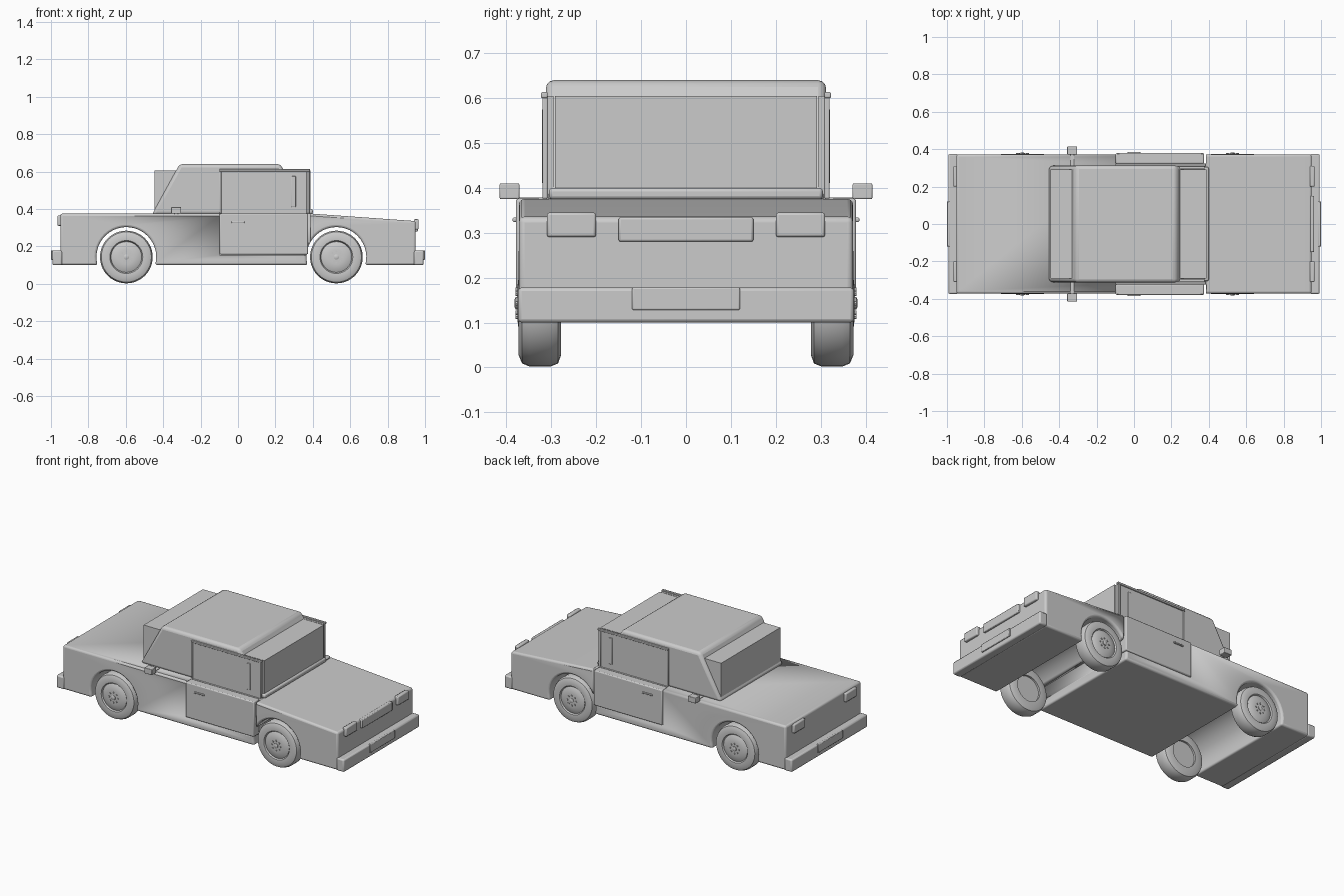
import bpy, bmesh
from math import sin, cos, pi, radians, asin
from mathutils import Matrix

if "Cube" in bpy.data.objects:
    bpy.data.objects.remove(bpy.data.objects["Cube"])


def finish(bm, name, bevel=0.0, segs=3, angle=40):
    bmesh.ops.recalc_face_normals(bm, faces=bm.faces)
    me = bpy.data.meshes.new(name)
    bm.to_mesh(me)
    bm.free()
    ob = bpy.data.objects.new(name, me)
    bpy.context.collection.objects.link(ob)
    bpy.context.view_layer.objects.active = ob
    ob.select_set(True)
    bpy.ops.object.shade_smooth_by_angle(angle=radians(angle))
    ob.select_set(False)
    if bevel:
        m = ob.modifiers.new("bevel", 'BEVEL')
        m.width, m.segments = bevel, segs
        m.limit_method, m.angle_limit = 'ANGLE', radians(35)
    return ob


def box(name, x, y, z, bevel=0.0, segs=2):
    bm = bmesh.new()
    bmesh.ops.create_cube(bm, size=1)
    for v in bm.verts:
        for i, (a, b) in enumerate((x, y, z)):
            v.co[i] = (a + b) / 2 + v.co[i] * (b - a)
    return finish(bm, name, bevel, segs)


def both_sides(name, x, y, z, bevel=0.0):
    for side, s in (("left", 1), ("right", -1)):
        box(f"{side}_{name}", x, sorted((s * y[0], s * y[1])), z, bevel)


def extrude(name, pts, half, bevel=0.0):
    """Side profile in x-z, extruded over the width."""
    bm = bmesh.new()
    f = bm.faces.new([bm.verts.new((x, -half, z)) for x, z in pts])
    r = bmesh.ops.extrude_face_region(bm, geom=[f])
    for v in r["geom"]:
        if isinstance(v, bmesh.types.BMVert):
            v.co.y = half
    return finish(bm, name, bevel)


def lathe(name, prof, x, s, z, steps=40):
    """Spin (radius, y) points about the y axis."""
    bm = bmesh.new()
    vs = [bm.verts.new((r, y, 0)) for r, y in prof]
    es = [bm.edges.new(p) for p in zip(vs, vs[1:])]
    bmesh.ops.spin(bm, geom=vs + es, axis=(0, 1, 0), cent=(0, 0, 0),
                   angle=2 * pi, steps=steps)
    bmesh.ops.remove_doubles(bm, verts=bm.verts, dist=1e-5)
    for v in bm.verts:
        v.co.y *= s
        v.co.x += x
        v.co.z += z
    return finish(bm, name)


REAR, FRONT, AXLE, ARCH = -0.597, 0.526, 0.143, 0.16
BOTTOM = 0.1


# Body with through wheel arches in its profile
def arch(cx):
    a0 = -asin((AXLE - BOTTOM) / ARCH)
    n = 24
    return [(cx - ARCH * cos(a), AXLE + ARCH * sin(a))
            for a in (a0 + (pi - 2 * a0) * i / n for i in range(n + 1))]


profile = ([(-0.95, BOTTOM)] + arch(REAR) + arch(FRONT) +
           [(0.95, BOTTOM), (0.95, 0.335), (0.39, 0.375), (-0.95, 0.375)])
body = extrude("body", profile, 0.372, 0.012)

# Door openings
for s in (1, -1):
    cutter = box("door_cutter", (-0.1, 0.386), sorted((s * 0.32, s * 0.5)), (0.155, 0.5))
    cutter.hide_render = True
    cutter.hide_viewport = True
    m = body.modifiers.new("door_opening", 'BOOLEAN')
    m.operation, m.object, m.solver = 'DIFFERENCE', cutter, 'EXACT'

# Cabin shell and upright glass block
extrude("cabin", [(-0.46, 0.37), (0.395, 0.37), (0.225, 0.64), (-0.312, 0.64)], 0.312, 0.018)
box("window_glass", (-0.447, 0.387), (-0.292, 0.292), (0.37, 0.605))
box("windscreen_sill", (0.372, 0.4), (-0.305, 0.305), (0.374, 0.4), 0.008)

# Doors, side windows, trims, handles and mirrors
both_sides("door", (-0.098, 0.374), (0.322, 0.379), (0.157, 0.376), 0.006)
both_sides("door_window", (-0.095, 0.378), (0.295, 0.316), (0.376, 0.605))
both_sides("door_top_frame", (-0.1, 0.385), (0.308, 0.323), (0.6, 0.613), 0.003)
both_sides("door_rear_post", (-0.1, -0.088), (0.308, 0.32), (0.376, 0.605), 0.003)
both_sides("door_front_post", (0.366, 0.382), (0.308, 0.32), (0.376, 0.605), 0.003)
both_sides("window_bar", (0.285, 0.309), (0.312, 0.321), (0.41, 0.575), 0.003)
both_sides("door_handle", (-0.035, 0.035), (0.377, 0.386), (0.324, 0.334), 0.003)
both_sides("mirror_arm", (-0.34, -0.32), (0.31, 0.375), (0.37, 0.378))
both_sides("mirror", (-0.357, -0.304), (0.371, 0.415), (0.375, 0.41), 0.003)

# Bumpers, plates, lights and grille
for end, s in (("front", 1), ("rear", -1)):
    def xr(a, b):
        return sorted((s * a, s * b))
    box(f"{end}_bumper", xr(0.94, 0.993), (-0.374, 0.374), (0.1, 0.178), 0.008)
    box(f"{end}_plate", xr(0.985, 1.0), (-0.12, 0.12), (0.128, 0.178), 0.003)
    lz = (0.29, 0.345) if s > 0 else (0.31, 0.365)
    both_sides(f"{end}_light", xr(0.94, 0.966), (0.2, 0.31), lz, 0.006)
box("grille", (0.94, 0.963), (-0.15, 0.15), (0.28, 0.335), 0.005)

# Wheels: tyre, hub disc, cap and bolts
tyre = [(0.08, 0.278), (0.115, 0.278), (0.134, 0.285), (0.141, 0.302), (0.141, 0.348),
        (0.134, 0.365), (0.115, 0.373), (0.088, 0.371), (0.082, 0.362), (0.08, 0.278)]
hub = [(0.0, 0.29), (0.082, 0.29), (0.082, 0.364), (0.065, 0.372), (0.04, 0.375), (0.0, 0.375)]
cap = [(0.0, 0.37), (0.014, 0.37), (0.014, 0.379), (0.008, 0.382), (0.0, 0.382)]
for end, cx in (("front", FRONT), ("rear", REAR)):
    for side, s in (("left", 1), ("right", -1)):
        n = f"{end}_{side}"
        lathe(n + "_tyre", tyre, cx, s, AXLE)
        lathe(n + "_hub", hub, cx, s, AXLE)
        lathe(n + "_hub_cap", cap, cx, s, AXLE, 16)
        bm = bmesh.new()
        for i in range(8):
            a = i * pi / 4
            mat = (Matrix.Translation((cx + 0.03 * cos(a), s * 0.375, AXLE + 0.03 * sin(a)))
                   @ Matrix.Rotation(pi / 2, 4, 'X'))
            bmesh.ops.create_cone(bm, cap_ends=True, segments=8, radius1=0.005,
                                  radius2=0.005, depth=0.01, matrix=mat)
        finish(bm, n + "_bolts")
